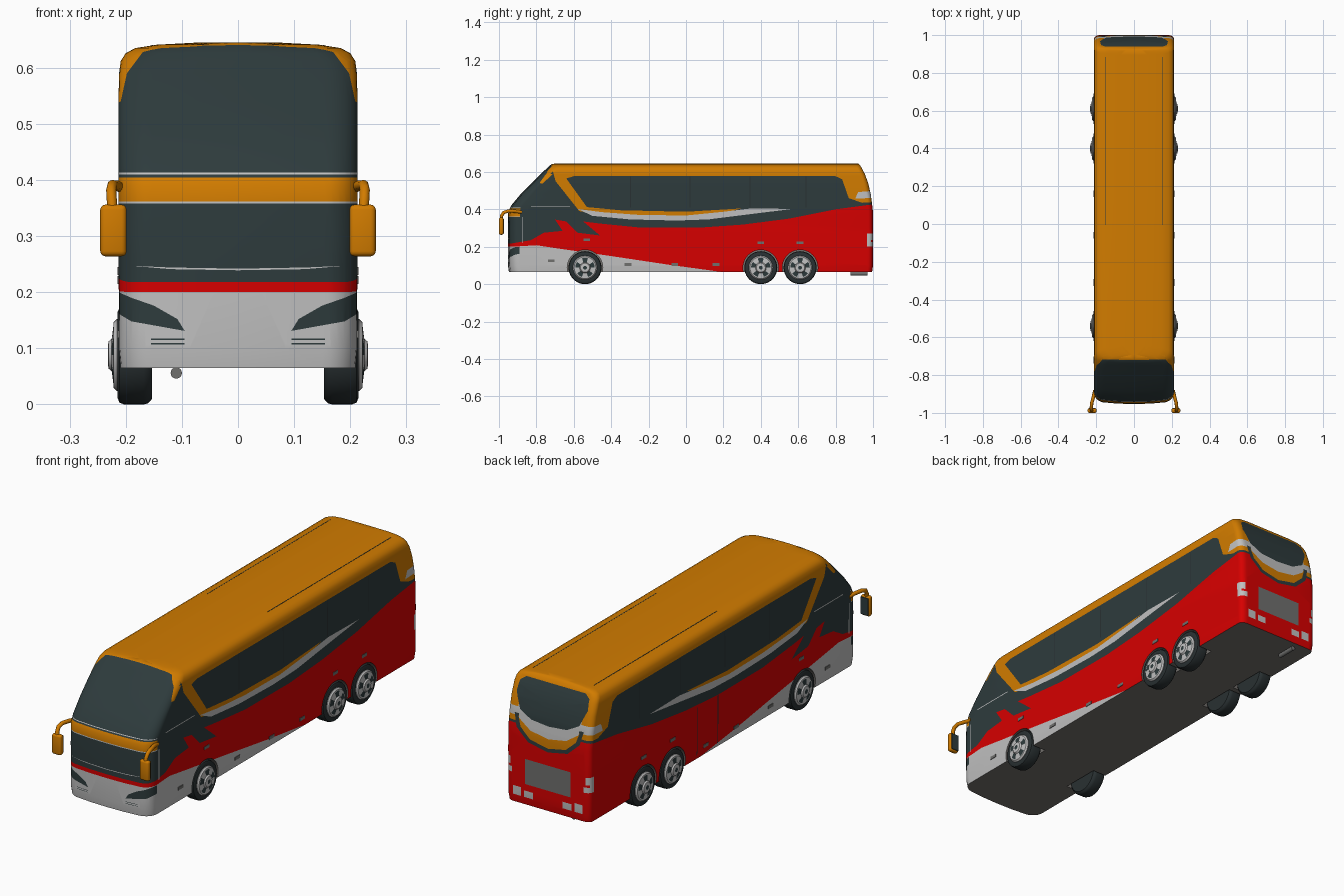
import bpy, bmesh, math
from mathutils import Vector, Matrix

if "Cube" in bpy.data.objects:
    bpy.data.objects.remove(bpy.data.objects["Cube"])

COLS = {'orange': (0.64, 0.20, 0.0), 'red': (0.68, 0.0, 0.0), 'light_grey': (0.53, 0.53, 0.53),
        'dark_glass': (0.027, 0.044, 0.046), 'underside_grey': (0.17, 0.16, 0.15),
        'tyre_black': (0.022, 0.03, 0.032), 'grille_grey': (0.16, 0.16, 0.155)}
MATS = []
for n, c in COLS.items():
    m = bpy.data.materials.new(n)
    m.diffuse_color = (*c, 1)
    m.use_nodes = True
    m.node_tree.nodes["Principled BSDF"].inputs["Base Color"].default_value = m.diffuse_color
    MATS.append(m)
OR, RED, GREY, DARK, UNDER, TYRE, GRILLE = range(7)
AXLES = (-0.54, 0.40, 0.61)


def make(name, bm, mats=None, angle=35):
    me = bpy.data.meshes.new(name)
    bm.to_mesh(me)
    bm.free()
    ob = bpy.data.objects.new(name, me)
    bpy.context.collection.objects.link(ob)
    for i in (mats if mats is not None else range(len(MATS))):
        me.materials.append(MATS[i])
    bpy.ops.object.select_all(action='DESELECT')
    ob.select_set(True)
    bpy.context.view_layer.objects.active = ob
    bpy.ops.object.shade_smooth_by_angle(angle=math.radians(angle))
    return ob


def box(name, loc, size, mat, bevel=0):
    bm = bmesh.new()
    bmesh.ops.create_cube(bm, size=1, matrix=Matrix.Translation(loc) @ Matrix.Diagonal((*size, 1)))
    if bevel:
        bmesh.ops.bevel(bm, geom=bm.edges[:], offset=bevel, segments=3, affect='EDGES', profile=0.5)
    return make(name, bm, [mat])


def inside(p, poly):
    hit = False
    for (x1, y1), (x2, y2) in zip(poly, poly[1:] + poly[:1]):
        if (y1 > p[1]) != (y2 > p[1]) and p[0] < (x2 - x1) * (p[1] - y1) / (y2 - y1) + x1:
            hit = not hit
    return hit


def paint(bm, poly, mat, ax=1, keep=lambda f: True):
    """Cut the outline into the mesh along one axis and colour the faces inside."""
    for a, b in zip(poly, poly[1:] + poly[:1]):
        geom = set()
        for f in bm.faces:
            us, zs = [v.co[ax] for v in f.verts], [v.co.z for v in f.verts]
            if (keep(f) and min(us) <= max(a[0], b[0]) and max(us) >= min(a[0], b[0])
                    and min(zs) <= max(a[1], b[1]) and max(zs) >= min(a[1], b[1])):
                geom.update([f], f.edges, f.verts)
        if geom:
            no, co = Vector((0, 0, a[0] - b[0])), Vector((0, 0, a[1]))
            no[ax], co[ax] = b[1] - a[1], a[0]
            bmesh.ops.bisect_plane(bm, geom=list(geom), dist=1e-5, plane_co=co, plane_no=no.normalized())
            bm.normal_update()
    for f in bm.faces:
        c = f.calc_center_median()
        if keep(f) and inside((c[ax], c.z), poly):
            f.material_index = mat


def sym(pts):
    return pts + [(-x, z) for x, z in reversed(pts) if x]


def rect(u0, u1, z0, z1):
    return [(u0, z0), (u1, z0), (u1, z1), (u0, z1)]


# body shell: plan outlines stacked by height (z, front y, rear y, half width)
LEVELS = [(0.065, -0.947, 0.995, 0.209), (0.10, -0.952, 1.0, 0.212), (0.30, -0.953, 1.0, 0.213),
          (0.39, -0.95, 0.999, 0.213), (0.42, -0.935, 0.996, 0.213), (0.48, -0.885, 0.988, 0.213),
          (0.54, -0.826, 0.974, 0.213), (0.59, -0.775, 0.956, 0.212), (0.612, -0.752, 0.944, 0.209),
          (0.626, -0.738, 0.937, 0.200), (0.635, -0.728, 0.931, 0.183), (0.641, -0.718, 0.926, 0.145),
          (0.645, -0.70, 0.92, 0.07)]
bm = bmesh.new()
rings = []
for z, f, r, w in LEVELS:
    half = [(0, f), (w * 0.4, f + 0.002)]
    for i in range(8):
        a = i / 7 * math.pi / 2
        half.append((w - 0.06 + 0.06 * math.sin(a), f + 0.008 + 0.055 * (1 - math.cos(a))))
    for i in range(6):
        a = i / 5 * math.pi / 2
        half.append((w - 0.03 + 0.03 * math.cos(a), r - 0.025 + 0.025 * math.sin(a)))
    half.append((0, r))
    rings.append([bm.verts.new((x, y, z)) for x, y in sym(half)])
n = len(rings[0])
for lo, hi in zip(rings, rings[1:]):
    for i in range(n):
        bm.faces.new((lo[i], lo[(i + 1) % n], hi[(i + 1) % n], hi[i]))
bm.faces.new(rings[0][::-1])
bm.faces.new(rings[-1])
bmesh.ops.recalc_face_normals(bm, faces=bm.faces[:])
body = make('coach_body', bm)

# wheel arch recesses
bm = bmesh.new()
for y in AXLES:
    for s in (-1, 1):
        bmesh.ops.create_cone(bm, cap_ends=True, segments=40, radius1=0.095, radius2=0.095, depth=0.12,
                              matrix=Matrix.Translation((s * 0.2, y, 0.088)) @ Matrix.Rotation(math.pi / 2, 4, 'Y'))
cutter = make('wheel_arch_cutter', bm)
cutter.hide_render = True
bpy.context.view_layer.objects.active = body
mod = body.modifiers.new('arches', 'BOOLEAN')
mod.object, mod.operation, mod.solver = cutter, 'DIFFERENCE', 'EXACT'
bpy.ops.object.modifier_apply(modifier='arches')
bpy.data.objects.remove(cutter)

# body paint, cut in from the side
bm = bmesh.new()
bm.from_mesh(body.data)
bmesh.ops.triangulate(bm, faces=bm.faces[:])
for f in bm.faces:
    f.material_index = RED
paint(bm, [(-1.1, .217), (-.93, .218), (-.83, .235), (-.76, .275), (-.66, .285), (-.70, .345), (-.64, .335),
           (-.58, .275), (-.46, .26), (-.55, .335), (-.47, .325), (-.25, .303), (.07, .302), (.30, .318),
           (.55, .35), (.80, .40), (1.1, .44), (1.1, .7), (-1.1, .7)], DARK)
paint(bm, [(-.722, .7), (-.718, .625), (-.697, .55), (-.57, .39), (-.4, .365), (-.05, .358), (.2, .38), (.3, .405),
           (.0, .387), (-.35, .395), (-.53, .412), (-.615, .53), (-.64, .565), (-.60, .577), (.80, .577),
           (.835, .56), (.87, .46), (.94, .435), (1.1, .44), (1.1, .7)], OR)
paint(bm, [(-.58, .402), (-.5, .365), (-.3, .346), (-.05, .34), (.12, .346), (.35, .375), (.57, .402),
           (.35, .405), (.2, .387), (0, .367), (-.25, .37), (-.45, .385)], GREY)
paint(bm, [(-1.1, .2), (-.93, .2), (-.80, .208), (-.68, .19), (-.4, .15), (-.1, .105), (.2, .064), (.2, .0),
           (-1.1, 0)], GREY)
paint(bm, [(.905, .457), (1.1, .465), (1.1, .508), (.92, .492)], GREY)
# door seams, window divisions, lamp sides
side = lambda f: abs(f.normal.x) > 0.8
paint(bm, rect(-.878, -.873, .22, .36), GREY, 1, side)
paint(bm, rect(-.83, -.62, .414, .418), GREY, 1, side)
paint(bm, rect(.968, .995, .20, .27), GREY, 1, side)
for y in (-.30, .02, .34, .64):
    paint(bm, rect(y, y + .005, .41, .575), TYRE, 1, side)
for y in (.07, .22):
    paint(bm, rect(y, y + .005, .08, .30), TYRE, 1, lambda f: f.normal.x < -0.8)

# front: upper corners, orange band, trim lines, headlights, lower grille slits
front = lambda f: f.normal.y < -0.12 and f.calc_center_median().y < -0.88
slope = lambda f: f.normal.y < -0.12 and f.calc_center_median().y < -0.65
for s in (-1, 1):
    paint(bm, [(s * x, z) for x, z in [(.22, .535), (.209, .54), (.198, .59), (.165, .634), (.165, .66), (.22, .66)]],
          OR, 0, slope)
paint(bm, rect(-.3, .3, .358, .362), GREY, 0, front)
paint(bm, rect(-.3, .3, .362, .404), OR, 0, front)
paint(bm, rect(-.3, .3, .410, .413), GREY, 0, front)
paint(bm, sym([(0, .239), (.12, .241), (.19, .247), (.12, .244), (0, .242)]), GREY, 0, front)
for s in (-1, 1):
    paint(bm, [(s * x, z) for x, z in [(.22, .203), (.22, .166), (.19, .148), (.095, .131), (.108, .152),
                                      (.15, .176), (.19, .19)]], DARK, 0, front)
    for z in (.107, .115):
        paint(bm, rect(*sorted((s * .095, s * .155)), z, z + .002), DARK, 0, front)

# rear: window, crescent, grille, lamps
rear = lambda f: f.normal.y > 0.25 and f.calc_center_median().y > 0.9
paint(bm, sym([(0, .47), (.175, .47), (.16, .41), (.10, .355), (0, .335)]), DARK, 0, rear)
paint(bm, sym([(0, .46), (.155, .46), (.14, .415), (.09, .37), (0, .352)]), OR, 0, rear)
paint(bm, sym([(0, .508), (.16, .508), (.15, .45), (.09, .41), (0, .395)]), GREY, 0, rear)
paint(bm, sym([(0, .622), (.15, .622), (.175, .605), (.18, .56), (.15, .49), (.09, .458), (0, .45)]), DARK, 0, rear)
paint(bm, rect(-.115, .115, .16, .275), GRILLE, 0, rear)
for s in (-1, 1):
    for u0, u1, z0, z1 in ((.18, .22, .20, .225), (.19, .22, .235, .27), (.135, .175, .10, .14), (.075, .12, .10, .13)):
        paint(bm, rect(*sorted((s * u0, s * u1)), z0, z1), GREY, 0, rear)
# arch interiors and underside
for f in bm.faces:
    c = f.calc_center_median()
    if .135 < abs(c.x) < .207 and min(math.hypot(c.y - y, c.z - .088) for y in AXLES) < .097:
        f.material_index = UNDER
    if f.normal.z < -0.9 and c.z < .07:
        f.material_index = UNDER
bm.to_mesh(body.data)
bm.free()
bpy.context.view_layer.objects.active = body
body.select_set(True)
bpy.ops.object.shade_smooth_by_angle(angle=math.radians(35))


def lathe(name, prof, y, s, rule, seg=40):
    """Spin (radius, x) points about a wheel axle."""
    bm = bmesh.new()
    vs = [[bm.verts.new((s * x, y + r * math.cos(a), .088 + r * math.sin(a)))
           for a in (2 * math.pi * i / seg for i in range(seg))] for r, x in prof]
    for j in range(len(prof) - 1):
        for i in range(seg):
            k = (i + 1) % seg
            bm.faces.new((vs[j][i], vs[j][k], vs[j + 1][k], vs[j + 1][i])).material_index = rule(j, i)
    bm.faces.new(vs[0]).material_index = rule(0, 0)
    bm.faces.new(vs[-1]).material_index = rule(len(prof) - 1, 0)
    bmesh.ops.recalc_face_normals(bm, faces=bm.faces[:])
    return make(name, bm)


# wheels with slotted rims
for y in AXLES:
    for s in (-1, 1):
        lathe('tyre', [(.06, .153), (.078, .153), (.086, .16), (.088, .168), (.088, .203), (.085, .211),
                       (.076, .215), (.06, .213)], y, s, lambda j, i: TYRE)
        lathe('wheel_rim', [(.064, .205), (.064, .216), (.058, .222), (.052, .222), (.029, .225), (.024, .231),
                            (.010, .232), (.009, .232)], y, s,
              lambda j, i: DARK if (j == 3 and i % 8 < 4) or j > 5 else GREY)

# mirrors on curved arms
for s in (-1, 1):
    box('mirror_housing', (s * .222, -.988, .31), (.047, .024, .092), OR, .009)
    box('mirror_glass', (s * .222, -.975, .31), (.037, .004, .078), DARK)
    cu = bpy.data.curves.new('mirror_arm', 'CURVE')
    cu.dimensions, cu.bevel_depth, cu.bevel_resolution = '3D', .009, 3
    cu.use_fill_caps = True
    sp = cu.splines.new('POLY')
    pts = [(.207, -.88, .385), (.215, -.915, .39), (.224, -.95, .391), (.226, -.975, .383), (.225, -.986, .365),
           (.223, -.988, .34)]
    sp.points.add(len(pts) - 1)
    for p, (x, y, z) in zip(sp.points, pts):
        p.co = (s * x, y, z, 1)
    cu.materials.append(MATS[OR])
    arm = bpy.data.objects.new('mirror_arm', cu)
    bpy.context.collection.objects.link(arm)
    bpy.ops.object.select_all(action='DESELECT')
    arm.select_set(True)
    bpy.context.view_layer.objects.active = arm
    bpy.ops.object.convert(target='MESH')
    bpy.ops.object.shade_smooth_by_angle(angle=math.radians(40))
    # roof strips and side marker lamps
    box('roof_strip', (s * .153, .44, .6375), (.003, .89, .006), DARK)
    for y, z in ((-.53, .238), (.40, .222), (.61, .222), (-.72, .125), (-.31, .105), (-.06, .105), (.16, .105)):
        box('side_marker', (s * .212, y, z), (.005, .036, .014), GRILLE)

# exhaust pipe
bm = bmesh.new()
bmesh.ops.create_cone(bm, cap_ends=True, segments=20, radius1=.01, radius2=.01, depth=.09,
                      matrix=Matrix.Translation((-.11, .925, .056)) @ Matrix.Rotation(math.pi / 2, 4, 'X'))
make('exhaust_pipe', bm, [GRILLE])
